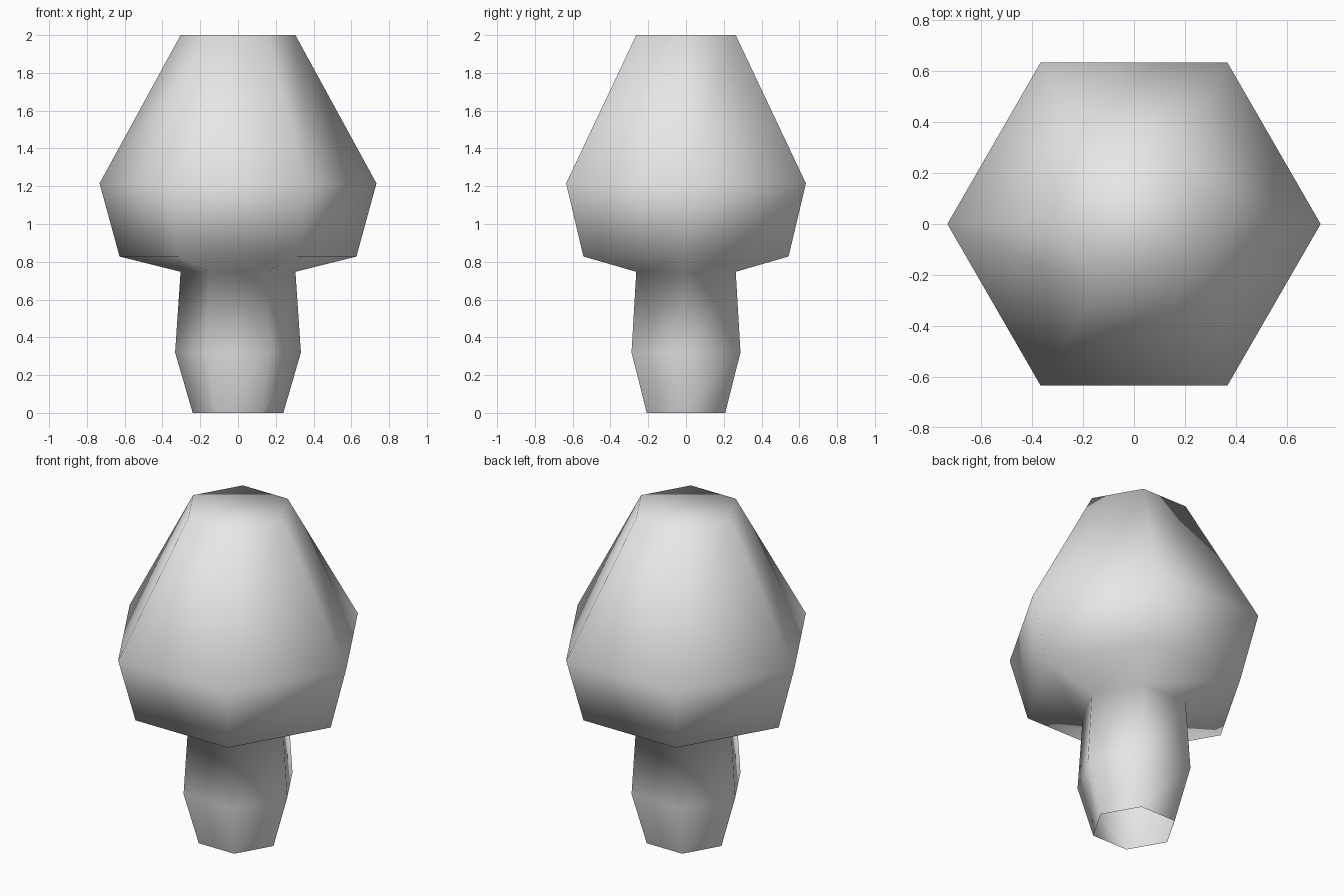
import bpy, bmesh, math

if "Cube" in bpy.data.objects:
    bpy.data.objects.remove(bpy.data.objects["Cube"])

# Grey material
grey = bpy.data.materials.new("light grey")
grey.diffuse_color = (0.8, 0.8, 0.8, 1)
grey.use_nodes = True
grey.node_tree.nodes["Principled BSDF"].inputs["Base Color"].default_value = grey.diffuse_color

# Profile from foot to crown: (radius, height)
PROFILE = [(0.24, 0.0), (0.333, 0.32), (0.304, 0.747),
           (0.627, 0.828), (0.733, 1.215), (0.304, 2.0)]
SIDES = 6

bm = bmesh.new()
rings = [[bm.verts.new((r * math.cos(math.tau * i / SIDES),
                        r * math.sin(math.tau * i / SIDES), z))
          for i in range(SIDES)] for r, z in PROFILE]

# Stem and cap walls, open at the foot
for low, high in zip(rings, rings[1:]):
    for i in range(SIDES):
        j = (i + 1) % SIDES
        bm.faces.new((low[i], low[j], high[j], high[i]))

# Flat crown
bm.faces.new(rings[-1])

for face in bm.faces:
    face.smooth = True

mesh = bpy.data.meshes.new("mushroom")
bm.to_mesh(mesh)
bm.free()
mesh.materials.append(grey)
mushroom = bpy.data.objects.new("mushroom", mesh)
bpy.context.collection.objects.link(mushroom)
